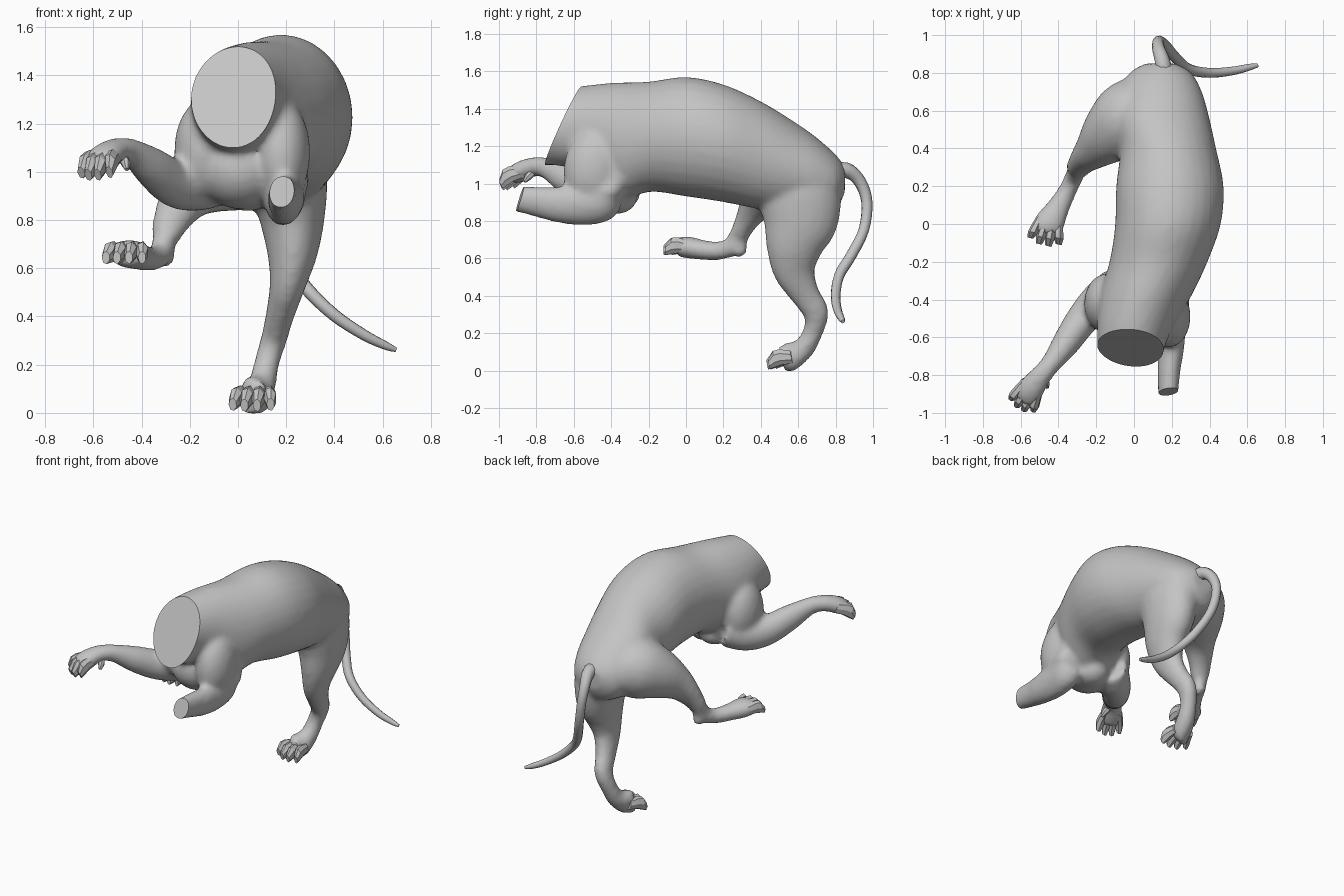
import bpy, bmesh, math
from mathutils import Vector, Matrix

if "Cube" in bpy.data.objects:
    bpy.data.objects.remove(bpy.data.objects["Cube"])

grey = bpy.data.materials.new("stone grey")
grey.diffuse_color = (0.55, 0.55, 0.55, 1)
grey.use_nodes = True
grey.node_tree.nodes["Principled BSDF"].inputs["Base Color"].default_value = (0.55, 0.55, 0.55, 1)


def add(name, bm):
    bmesh.ops.recalc_face_normals(bm, faces=bm.faces)
    me = bpy.data.meshes.new(name)
    bm.to_mesh(me)
    bm.free()
    me.materials.append(grey)
    ob = bpy.data.objects.new(name, me)
    bpy.context.collection.objects.link(ob)
    return ob


def spline(rows, steps):
    # Catmull-Rom through rows of (x, y, z, side radius, other radius)
    rows = [Vector(r) for r in rows]
    pts = [rows[0]] + rows + [rows[-1]]
    out = []
    for a, b, c, d in zip(pts, pts[1:], pts[2:], pts[3:]):
        for k in range(steps):
            t = k / steps
            out.append(0.5 * (2 * b + (c - a) * t + (2 * a - 5 * b + 4 * c - d) * t * t
                              + (3 * b - a - 3 * c + d) * t ** 3))
    return out + [rows[-1]]


def loft(bm, rows, ref, axis=None, sides=20, steps=4):
    rows = spline(rows, steps)
    centres = [Vector(r[:3]) for r in rows]
    rings = []
    for i, r in enumerate(rows):
        t = Vector(axis) if axis else centres[min(i + 1, len(rows) - 1)] - centres[max(i - 1, 0)]
        u = t.cross(Vector(ref)).normalized()
        v = u.cross(t).normalized()
        rings.append([bm.verts.new(centres[i] + u * r[3] * math.cos(a) + v * r[4] * math.sin(a))
                      for a in (2 * math.pi * k / sides for k in range(sides))])
    for p, q in zip(rings, rings[1:]):
        for k in range(sides):
            n = (k + 1) % sides
            bm.faces.new((p[k], p[n], q[n], q[k]))
    bm.faces.new(rings[0])
    bm.faces.new(rings[-1][::-1])


def ball(bm, centre, radii, tilt=0):
    m = Matrix.Translation(centre) @ Matrix.Rotation(tilt, 4, 'X') @ Matrix.Diagonal((*radii, 1))
    bmesh.ops.create_uvsphere(bm, u_segments=24, v_segments=16, radius=1, matrix=m)


def smooth(ob, angle):
    bpy.ops.object.select_all(action='DESELECT')
    ob.select_set(True)
    bpy.context.view_layer.objects.active = ob
    bpy.ops.object.shade_smooth_by_angle(angle=math.radians(angle))


body = bmesh.new()
# torso, from rump to neck
loft(body, [
    (0.14, 0.85, 1.02, 0.08, 0.07), (0.14, 0.80, 1.01, 0.165, 0.145),
    (0.14, 0.70, 1.04, 0.22, 0.205), (0.14, 0.58, 1.08, 0.255, 0.25),
    (0.18, 0.40, 1.15, 0.255, 0.29), (0.19, 0.20, 1.215, 0.285, 0.315),
    (0.18, 0.00, 1.25, 0.28, 0.32), (0.13, -0.20, 1.25, 0.26, 0.295),
    (0.06, -0.38, 1.22, 0.245, 0.32), (0.01, -0.53, 1.285, 0.205, 0.24),
    (-0.02, -0.68, 1.30, 0.175, 0.205), (-0.02, -0.79, 1.30, 0.17, 0.205)],
    (0, 0, 1), axis=(0, -1, 0), sides=28)
# breast and shoulders
ball(body, (0.01, -0.44, 1.01), (0.18, 0.18, 0.165))
ball(body, (0.18, -0.49, 1.08), (0.12, 0.165, 0.22), -0.15)
ball(body, (-0.14, -0.42, 1.09), (0.125, 0.16, 0.21))
ball(body, (0.04, -0.38, 0.92), (0.11, 0.12, 0.085))
# cut left foreleg
loft(body, [
    (0.19, -0.40, 1.06, 0.07, 0.10), (0.195, -0.43, 0.92, 0.085, 0.11),
    (0.195, -0.53, 0.885, 0.08, 0.11), (0.195, -0.66, 0.885, 0.07, 0.10),
    (0.185, -0.78, 0.90, 0.06, 0.085), (0.18, -0.95, 0.925, 0.05, 0.065)], (0.2, 0.3, 1))
# raised right foreleg
loft(body, [
    (-0.08, -0.34, 0.98, 0.12, 0.12), (-0.18, -0.40, 0.945, 0.10, 0.11),
    (-0.27, -0.50, 0.955, 0.088, 0.10), (-0.36, -0.63, 1.02, 0.075, 0.085),
    (-0.44, -0.74, 1.08, 0.055, 0.058), (-0.50, -0.81, 1.09, 0.06, 0.052),
    (-0.55, -0.88, 1.065, 0.074, 0.056), (-0.585, -0.93, 1.035, 0.07, 0.046)], (0, 0, 1))
# lifted right hind leg
loft(body, [
    (0.10, 0.66, 1.06, 0.12, 0.12), (0.04, 0.62, 1.05, 0.18, 0.18),
    (-0.04, 0.55, 1.03, 0.195, 0.20), (-0.13, 0.47, 0.98, 0.16, 0.165),
    (-0.21, 0.39, 0.905, 0.105, 0.115), (-0.265, 0.335, 0.82, 0.068, 0.085),
    (-0.30, 0.29, 0.735, 0.053, 0.064), (-0.315, 0.255, 0.67, 0.05, 0.055),
    (-0.35, 0.18, 0.64, 0.05, 0.05), (-0.40, 0.09, 0.645, 0.062, 0.054),
    (-0.45, 0.00, 0.66, 0.085, 0.06), (-0.462, -0.05, 0.66, 0.08, 0.048)], (0.2, 0.5, 1))
ball(body, (-0.30, 0.285, 0.645), (0.04, 0.045, 0.04))
# standing left hind leg
loft(body, [
    (0.17, 0.60, 1.20, 0.08, 0.08), (0.19, 0.605, 1.10, 0.14, 0.18),
    (0.21, 0.61, 0.95, 0.16, 0.22),
    (0.225, 0.61, 0.80, 0.135, 0.205), (0.225, 0.58, 0.66, 0.105, 0.155),
    (0.205, 0.58, 0.53, 0.075, 0.115), (0.175, 0.635, 0.41, 0.06, 0.08),
    (0.15, 0.695, 0.31, 0.055, 0.07), (0.12, 0.68, 0.21, 0.053, 0.054),
    (0.10, 0.63, 0.12, 0.06, 0.06), (0.075, 0.56, 0.075, 0.085, 0.06),
    (0.068, 0.51, 0.06, 0.08, 0.045)], (0, 1, 0.3))
body = add("body", body)

# boxes that slice the neck and the foreleg stump
cutters = []
for name, near, normal, size in (
        ("neck_cutter", (-0.02, -0.65, 1.32), (-0.1, -0.9, 0.42), (0.56, 0.74, 0.6)),
        ("stump_cutter", (0.18, -0.89, 0.91), (0.1, -1, 0.3), (0.3, 0.3, 0.3))):
    bm = bmesh.new()
    n = Vector(normal).normalized()
    m = (Matrix.Translation(Vector(near) + n * size[2] / 2)
         @ n.to_track_quat('Z', 'Y').to_matrix().to_4x4() @ Matrix.Diagonal((*size, 1)))
    bmesh.ops.create_cube(bm, size=1, matrix=m)
    cut = add(name, bm)
    cut.hide_render = True
    cutters.append(cut)

# fuse, soften and slice the body
mod = body.modifiers.new("fuse", 'REMESH')
mod.mode = 'VOXEL'
mod.voxel_size = 0.016
mod = body.modifiers.new("soften", 'SMOOTH')
mod.factor = 0.5
mod.iterations = 12
for cut in cutters:
    mod = body.modifiers.new("slice", 'BOOLEAN')
    mod.operation = 'DIFFERENCE'
    mod.solver = 'EXACT'
    mod.object = cut
bpy.context.view_layer.update()
deps = bpy.context.evaluated_depsgraph_get()
fused = bpy.data.meshes.new_from_object(body.evaluated_get(deps))
body.modifiers.clear()
body.data = fused
fused.materials.clear()
fused.materials.append(grey)
for p in fused.polygons:
    p.material_index = 0
for cut in cutters:
    bpy.data.objects.remove(cut)
smooth(body, 40)


# paws: four faceted toes fanned across the foot
def paw(name, origin, forward, up, length, gap):
    bm = bmesh.new()
    f, up = Vector(forward).normalized(), Vector(up)
    s = f.cross(up).normalized()
    up = s.cross(f)
    for i in (-1.5, -0.5, 0.5, 1.5):
        reach = length * (1 if abs(i) < 1 else 0.82)
        rows = []
        for t, lift, r in ((-0.3, 0, 0.026), (0.3, 0.012, 0.032), (0.65, 0.008, 0.033), (1, -0.014, 0.02)):
            c = Vector(origin) + f * reach * t + s * i * gap * (0.75 + 0.3 * t) + up * lift
            rows.append((*c, r * 0.85, r * 1.35))
        loft(bm, rows, up, axis=f, sides=7, steps=1)
    smooth(add(name, bm), 25)


paw("left_hind_paw", (0.075, 0.55, 0.066), (-0.2, -0.95, -0.18), (0, 0, 1), 0.115, 0.051)
paw("right_hind_paw", (-0.452, 0.0, 0.658), (-0.22, -0.95, 0.0), (0, 0, 1), 0.115, 0.049)
paw("right_front_paw", (-0.55, -0.875, 1.055), (-0.42, -0.8, -0.42), (-0.2, -0.35, 1), 0.13, 0.042)

# dewclaw
bm = bmesh.new()
loft(bm, [(-0.485, -0.81, 1.07, 0.022, 0.022), (-0.465, -0.845, 1.035, 0.02, 0.02),
          (-0.46, -0.865, 1.01, 0.01, 0.01)], (0, 0, 1), sides=7, steps=1)
smooth(add("dewclaw", bm), 25)

# tail
bm = bmesh.new()
loft(bm, [
    (0.16, 0.77, 1.06, 0.055, 0.055), (0.15, 0.86, 1.07, 0.042, 0.042),
    (0.13, 0.93, 1.01, 0.034, 0.034), (0.13, 0.967, 0.90, 0.03, 0.03),
    (0.16, 0.95, 0.75, 0.029, 0.029), (0.22, 0.88, 0.61, 0.029, 0.029),
    (0.29, 0.82, 0.51, 0.028, 0.028), (0.40, 0.80, 0.405, 0.026, 0.026),
    (0.52, 0.81, 0.325, 0.023, 0.023), (0.61, 0.83, 0.28, 0.018, 0.018),
    (0.655, 0.84, 0.262, 0.01, 0.01)], (0.5, 1, 0.2), sides=10)
smooth(add("tail", bm), 40)
